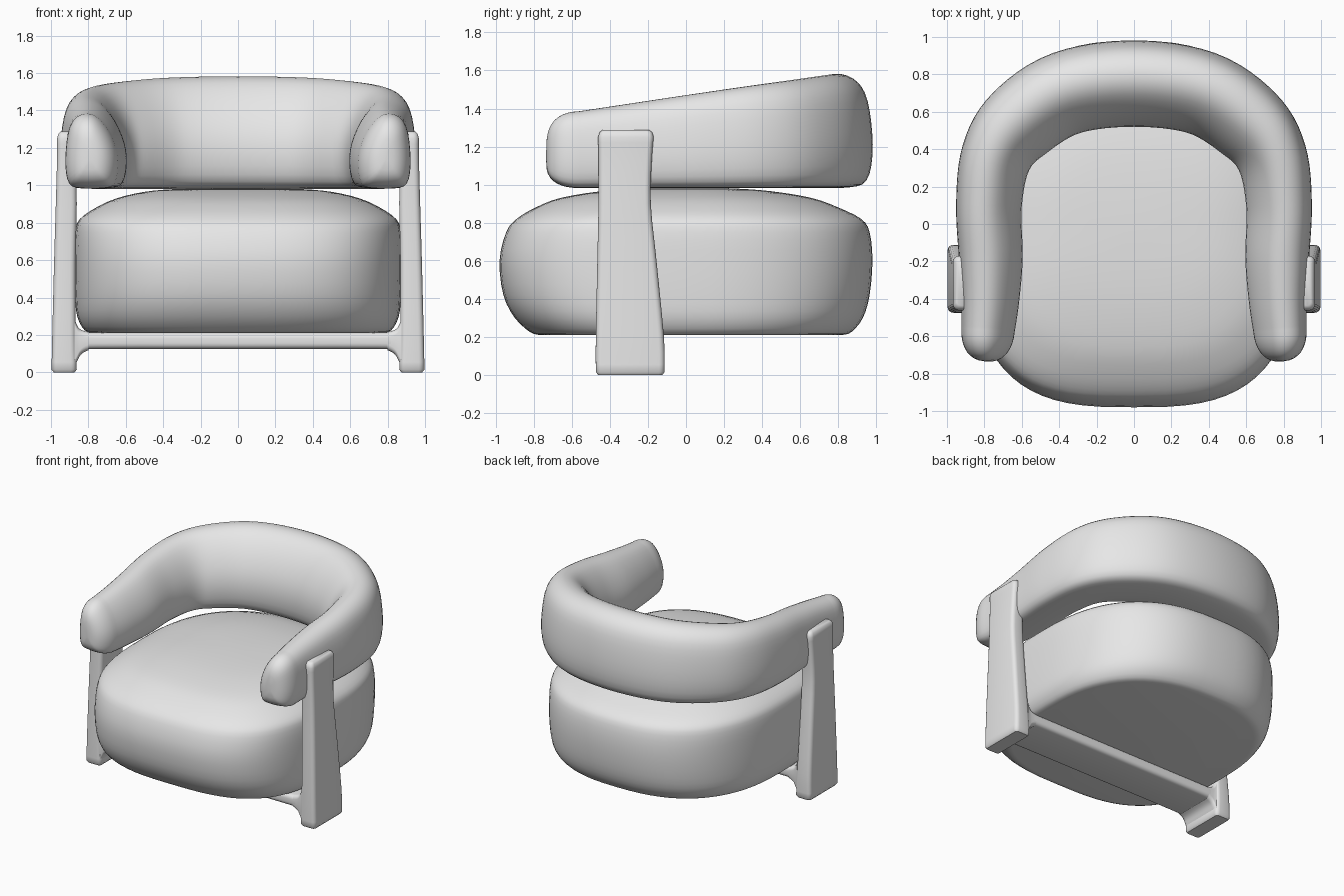
import bpy, bmesh, math
from mathutils import Vector

cube = bpy.data.objects.get("Cube")
if cube:
    bpy.data.objects.remove(cube, do_unlink=True)

grey = bpy.data.materials.new("plain grey")
grey.use_nodes = True
grey.diffuse_color = (0.8, 0.8, 0.8, 1)
grey.node_tree.nodes["Principled BSDF"].inputs["Base Color"].default_value = (0.8, 0.8, 0.8, 1)


def loft(name, rings):
    """Skin a list of equal-length rings and cap both ends."""
    bm = bmesh.new()
    rows = [[bm.verts.new(p) for p in ring] for ring in rings]
    n = len(rows[0])
    for a, b in zip(rows, rows[1:]):
        for i in range(n):
            j = (i + 1) % n
            bm.faces.new((a[i], a[j], b[j], b[i]))
    bm.faces.new(rows[0])
    bm.faces.new(rows[-1])
    bmesh.ops.recalc_face_normals(bm, faces=bm.faces)
    mesh = bpy.data.meshes.new(name)
    bm.to_mesh(mesh)
    bm.free()
    mesh.materials.append(grey)
    obj = bpy.data.objects.new(name, mesh)
    bpy.context.collection.objects.link(obj)
    bpy.ops.object.select_all(action='DESELECT')
    obj.select_set(True)
    bpy.context.view_layer.objects.active = obj
    bpy.ops.object.shade_smooth_by_angle(angle=math.radians(45))
    return obj


def spline(points, steps, closed=False):
    """Smooth curve through the points (Catmull-Rom)."""
    pts = [Vector(p) for p in points]
    n = len(pts)
    get = (lambda i: pts[i % n]) if closed else (lambda i: pts[max(0, min(n - 1, i))])
    out = []
    for i in range(n if closed else n - 1):
        a, b, c, d = (get(i + k) for k in (-1, 0, 1, 2))
        for s in range(steps):
            t = s / steps
            out.append(0.5 * (2 * b + (c - a) * t + (2 * a - 5 * b + 4 * c - d) * t * t
                              + (3 * b - a - 3 * c + d) * t ** 3))
    if not closed:
        out.append(pts[-1])
    return out


def rounded_rect(u0, u1, v0, v1, r, n=4):
    """Rectangle outline with rounded corners."""
    out = []
    corners = ((u1 - r, v1 - r), (u0 + r, v1 - r), (u0 + r, v0 + r), (u1 - r, v0 + r))
    for q, (cu, cv) in enumerate(corners):
        for k in range(n + 1):
            a = math.pi / 2 * (q + k / n)
            out.append((cu + r * math.cos(a), cv + r * math.sin(a)))
    return out


# Seat cushion: squarish front, rounder back, pillow profile
def seat_ring(z, half_x, front, back, n=72):
    ring = []
    for i in range(n):
        a = 2 * math.pi * i / n
        c, s = math.cos(a), math.sin(a)
        power = 2 / (2.5 if s > 0 else 3.0)
        ring.append(Vector((math.copysign(abs(c) ** power, c) * half_x,
                            math.copysign(abs(s) ** power, s) * (back if s > 0 else front), z)))
    return ring


# each entry: height, half width, front reach, back reach
seat_profile = [
    (0.21, 0.77, 0.77, 0.82), (0.225, 0.82, 0.82, 0.87), (0.30, 0.86, 0.90, 0.93),
    (0.42, 0.872, 0.96, 0.965), (0.60, 0.875, 0.98, 0.98), (0.75, 0.87, 0.945, 0.965),
    (0.82, 0.845, 0.89, 0.92), (0.88, 0.76, 0.79, 0.80), (0.93, 0.65, 0.66, 0.66),
    (0.965, 0.50, 0.45, 0.45), (0.98, 0.33, 0.25, 0.25), (0.985, 0.08, 0.06, 0.06)]
profile = spline(seat_profile, 3)
loft("seat_cushion", [seat_ring(*p) for p in profile])


# Wraparound backrest: egg section swept along a U, taller at the back
section = spline([(0.45, 0), (0.86, .06), (1, .28), (0.97, .58), (0.83, .83), (0.55, .96),
                  (0.15, 1), (-0.25, .94), (-0.65, .76), (-0.93, .52), (-1, .28),
                  (-0.86, .06), (-0.45, 0)], 3, closed=True)
# centre line x, y and half thickness
half_path = [(.78, -.57, .142), (.768, -.4, .155), (.765, -.18, .17), (.775, .1, .175),
             (.735, .36, .19), (.61, .54, .215), (.36, .70, .225)]
path = spline(half_path + [(0, .75, .23)] + [(-x, y, w) for x, y, w in reversed(half_path)], 6)
base_z, mid_v, tip = 0.985, 0.42, 0.165


def arm_ring(pos, outward, half, along_y, shrink_w=1, shrink_h=1):
    height = 1.47 + 0.15 * along_y - base_z
    ring = []
    for u, v in section:
        p = pos + outward * (u * half * shrink_w)
        ring.append(Vector((p.x, p.y, base_z + height * (mid_v + (v - mid_v) * shrink_h))))
    return ring


def arm_tip(point, tangent, outward):
    rings = []
    for k in range(1, 10):
        a = math.pi / 2 * k / 9.15
        rings.append(arm_ring(point.xy + tangent * (tip * math.sin(a)), outward, point.z,
                              point.y, math.cos(a) ** 0.8, math.cos(a) ** 0.55))
    return rings


body, frames = [], []
for i, p in enumerate(path):
    t = (path[min(i + 1, len(path) - 1)].xy - path[max(i - 1, 0)].xy).normalized()
    outward = Vector((t.y, -t.x))
    frames.append((p, t, outward))
    body.append(arm_ring(p.xy, outward, p.z, p.y))
p, t, outward = frames[0]
start = arm_tip(p, -t, outward)[::-1]
end = arm_tip(*frames[-1])
loft("backrest", start + body + end)


# Tapered side legs
leg_levels = spline([  # height, inner x, outer x, front y, back y
    (0.015, .862, .997, -.474, -.112), (0.2, .868, .993, -.474, -.116),
    (0.6, .868, .983, -.466, -.155), (0.9, .862, .974, -.460, -.185),
    (1.12, .868, .968, -.460, -.180), (1.25, .880, .967, -.462, -.170)], 3)
for side, label in ((1, "left_leg"), (-1, "right_leg")):
    levels = [(z, a, b, c, d, 0.03) for z, a, b, c, d in leg_levels]
    z, a, b, c, d, r = levels[0]
    levels.insert(0, (0, a + .012, b - .012, c + .012, d - .012, .02))
    z, a, b, c, d, r = levels[-1]
    levels += [(z + .026, a + .007, b - .007, c + .008, d - .008, .025),
               (z + .038, a + .02, b - .02, c + .025, d - .025, .02)]
    loft(label, [[Vector((side * x, y, z)) for x, y in rounded_rect(a, b, c, d, r)]
                 for z, a, b, c, d, r in levels])


# Stretcher under the seat, flaring into the legs
flare = spline([(0, .125, .213), (.75, .125, .213), (.80, .118, .216),
                (.84, .095, .228), (.86, .06, .25), (.875, .03, .29)], 3)
flare = [(-x, lo, hi) for x, lo, hi in reversed(flare[1:])] + [tuple(f) for f in flare]
loft("stretcher", [[Vector((x, y, z)) for y, z in rounded_rect(-.465, -.125, lo, hi, .03)]
                   for x, lo, hi in flare])
